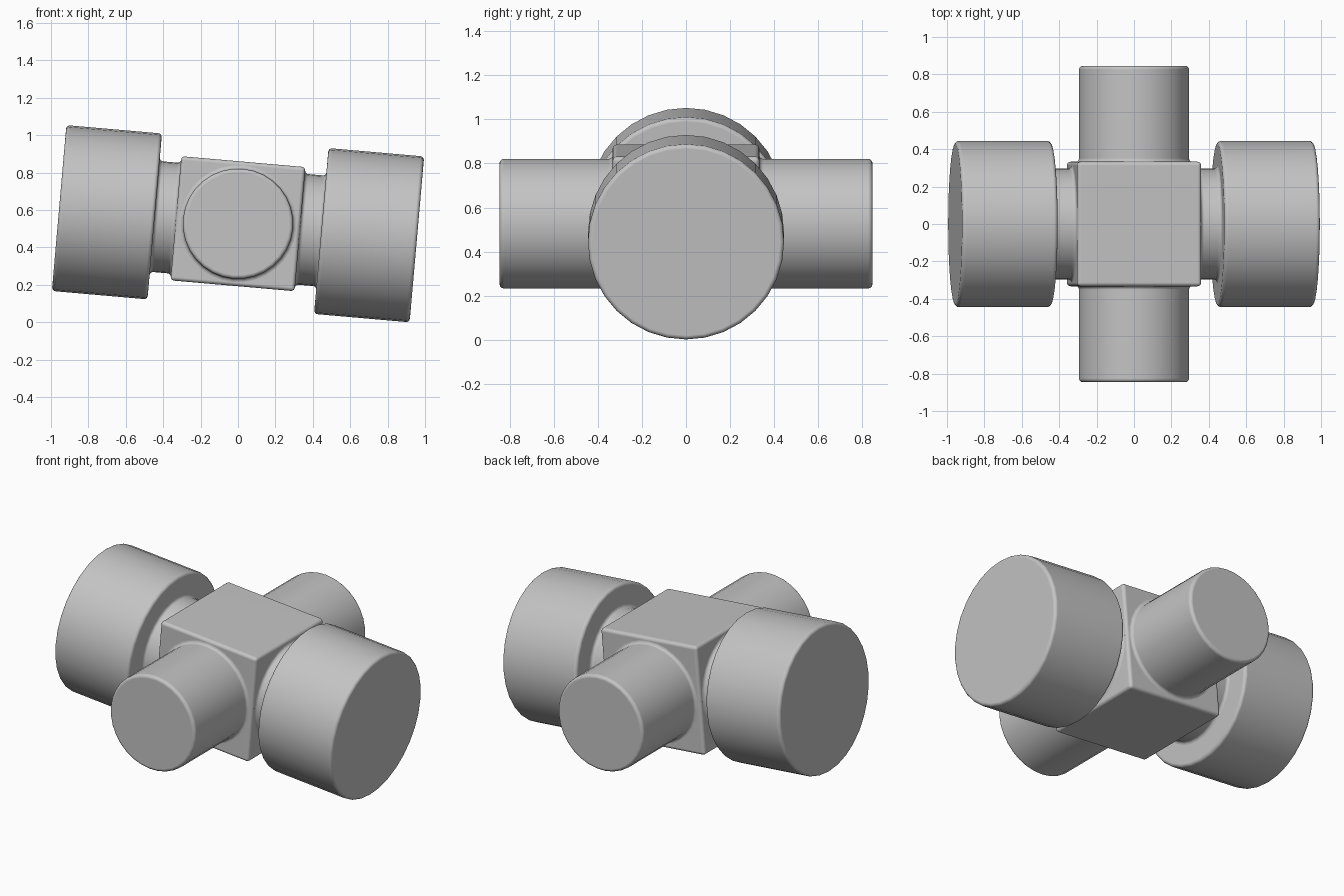
import bpy, bmesh, math
from mathutils import Matrix, Vector

if "Cube" in bpy.data.objects:
    bpy.data.objects.remove(bpy.data.objects["Cube"])

TILT = math.radians(5)
PLACE = Matrix.Translation((0, 0, 0.527)) @ Matrix.Rotation(TILT, 4, 'Y')
SEG = 32
HALF = 0.333      # half size of the block

grey = bpy.data.materials.new("plain_grey")
grey.diffuse_color = (0.55, 0.55, 0.55, 1)
grey.use_nodes = True
grey.node_tree.nodes["Principled BSDF"].inputs["Base Color"].default_value = grey.diffuse_color


def finish(name, bm, matrix):
    bmesh.ops.recalc_face_normals(bm, faces=bm.faces[:])
    me = bpy.data.meshes.new(name)
    bm.to_mesh(me)
    bm.free()
    me.transform(matrix)
    me.materials.append(grey)
    ob = bpy.data.objects.new(name, me)
    bpy.context.collection.objects.link(ob)
    bpy.ops.object.select_all(action='DESELECT')
    ob.select_set(True)
    bpy.context.view_layer.objects.active = ob
    bpy.ops.object.shade_smooth_by_angle(angle=math.radians(35))
    mod = ob.modifiers.new("clean_normals", 'WEIGHTED_NORMAL')
    mod.keep_sharp = True
    return ob


def arc(cr, ch, r, a0, a1, n=4):
    """Arc points (radius, height) from a0 to a1 degrees."""
    angles = [math.radians(a0 + (a1 - a0) * i / n) for i in range(n + 1)]
    return [(cr + r * math.cos(a), ch + r * math.sin(a)) for a in angles]


def lathe(name, profile, matrix):
    """Closed solid of revolution round local z."""
    bm = bmesh.new()
    rings = [[bm.verts.new((r * math.cos(k * math.tau / SEG),
                            r * math.sin(k * math.tau / SEG), h))
              for k in range(SEG)] for r, h in profile]
    for a, b in zip(rings, rings[1:]):
        for k in range(SEG):
            j = (k + 1) % SEG
            bm.faces.new((a[k], a[j], b[j], b[k]))
    bm.faces.new(rings[0][::-1])
    bm.faces.new(rings[-1])
    return finish(name, bm, matrix)


# Central block with rounded edges
bm = bmesh.new()
bmesh.ops.create_cube(bm, size=2 * HALF)
bmesh.ops.bevel(bm, geom=bm.edges[:], offset=0.02, segments=4,
                profile=0.5, affect='EDGES')
finish("centre_block", bm, PLACE)

# Profiles: necks and stubs flare into the block, caps have rounded rims
f = 0.018
b = 0.02
neck_r, cap_r, stub_r = 0.297, 0.445, 0.295
cap_in, cap_out, stub_end = 0.447, 0.96, 0.846
neck = ([(neck_r + f, HALF - 0.03)] + arc(neck_r + f, HALF + f, f, 270, 180)
        + arc(neck_r + f, cap_in - f, f, 180, 90) + [(neck_r + f, cap_in + 0.03)])
cap = (arc(cap_r - b, cap_in + b, b, -90, 0)
       + arc(cap_r - b, cap_out - b, b, 0, 90))
stub = ([(stub_r + f, HALF - 0.03)] + arc(stub_r + f, HALF + f, f, 270, 180)
        + arc(stub_r - b, stub_end - b, b, 0, 90))

# Wheels with necks along x, plain stubs along y
for side, s in (("left", -1), ("right", 1)):
    to_x = PLACE @ Matrix.Rotation(s * math.pi / 2, 4, 'Y')
    lathe(side + "_neck", neck, to_x)
    lathe(side + "_end_cap", cap, to_x)
for side, s in (("front", 1), ("back", -1)):
    lathe(side + "_stub", stub, PLACE @ Matrix.Rotation(s * math.pi / 2, 4, 'X'))
